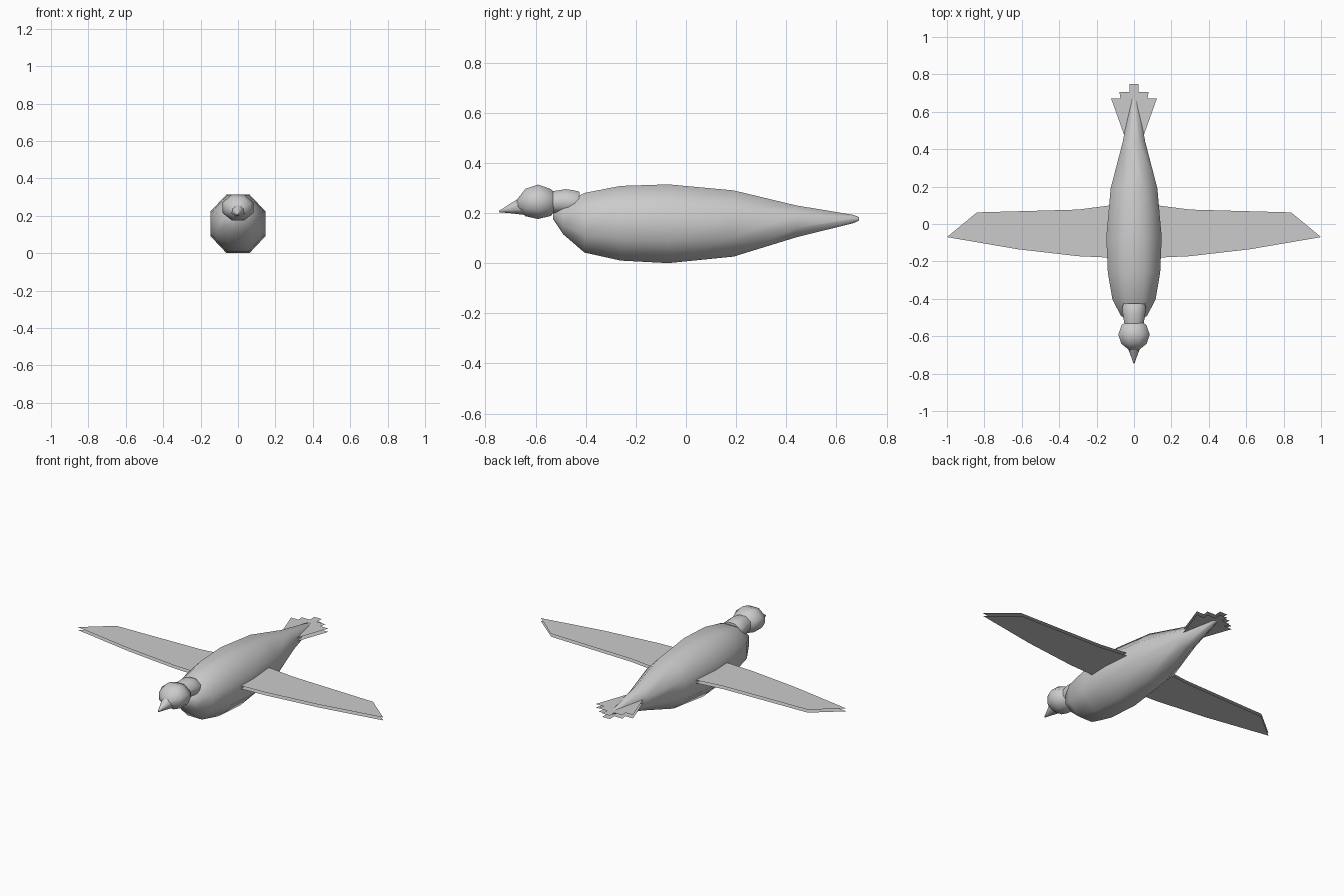
import bpy, bmesh, math

if "Cube" in bpy.data.objects:
    bpy.data.objects.remove(bpy.data.objects["Cube"])


def finish(name, bm, smooth=True):
    me = bpy.data.meshes.new(name)
    bm.to_mesh(me)
    bm.free()
    ob = bpy.data.objects.new(name, me)
    bpy.context.collection.objects.link(ob)
    if smooth:
        bpy.ops.object.select_all(action='DESELECT')
        ob.select_set(True)
        bpy.context.view_layer.objects.active = ob
        bpy.ops.object.shade_smooth_by_angle(angle=math.radians(50))
    return ob


def loft(name, sections, sides=8):
    """Octagonal skin along y; each section is (y, half width, bottom z, top z)."""
    bm = bmesh.new()
    k = 1 / math.cos(math.pi / sides)
    rings = []
    for y, w, lo, hi in sections:
        ring = []
        for i in range(sides):
            a = 2 * math.pi * (i + 0.5) / sides
            ring.append(bm.verts.new((w * k * math.cos(a), y,
                                      (lo + hi) / 2 + (hi - lo) / 2 * k * math.sin(a))))
        rings.append(ring)
    for a, b in zip(rings, rings[1:]):
        for i in range(sides):
            j = (i + 1) % sides
            bm.faces.new((a[i], a[j], b[j], b[i]))
    bm.faces.new(rings[0])
    bm.faces.new(rings[-1])
    bmesh.ops.recalc_face_normals(bm, faces=bm.faces)
    return finish(name, bm)


def sheets(name, outline, bottom, top):
    """Two thin feather layers sharing one outline."""
    bm = bmesh.new()
    for z in (bottom, top):
        f = bm.faces.new([bm.verts.new((x, y, z)) for x, y in outline])
        f.normal_update()
        if (f.normal.z > 0) != (z == top):
            f.normal_flip()
    return finish(name, bm, smooth=False)


# Body
loft("body", [(-0.53, 0.02, 0.175, 0.2), (-0.49, 0.07, 0.115, 0.235),
              (-0.405, 0.115, 0.042, 0.28), (-0.26, 0.14, 0.01, 0.308),
              (-0.07, 0.148, 0.0, 0.314), (0.19, 0.125, 0.026, 0.29),
              (0.44, 0.06, 0.103, 0.23), (0.67, 0.016, 0.16, 0.192),
              (0.69, 0.007, 0.17, 0.183)])

# Neck, head and beak
loft("neck", [(-0.56, 0.05, 0.2, 0.28), (-0.53, 0.052, 0.2, 0.287),
              (-0.48, 0.06, 0.195, 0.295), (-0.445, 0.063, 0.19, 0.29),
              (-0.425, 0.055, 0.195, 0.284)])
loft("head", [(-0.675, 0.025, 0.215, 0.252), (-0.64, 0.068, 0.187, 0.297),
              (-0.59, 0.084, 0.176, 0.313), (-0.54, 0.066, 0.188, 0.296),
              (-0.51, 0.025, 0.22, 0.265)])
loft("beak", [(-0.745, 0.003, 0.203, 0.209), (-0.7, 0.019, 0.199, 0.238),
              (-0.65, 0.038, 0.193, 0.268)])

# Wings
wing = [(0.1, -0.181), (0.3, -0.172), (0.62, -0.135), (1.0, -0.07),
        (0.84, 0.062), (0.55, 0.07), (0.3, 0.077), (0.1, 0.103)]
for side, s in (("right", 1), ("left", -1)):
    sheets(side + "_wing", [(s * x, y) for x, y in wing], 0.164, 0.181)

# Stepped tail fan
half = [(0.04, 0.44), (0.122, 0.67), (0.072, 0.67), (0.078, 0.705),
        (0.023, 0.705), (0.025, 0.748)]
sheets("tail", half + [(-x, y) for x, y in reversed(half)], 0.17, 0.19)
